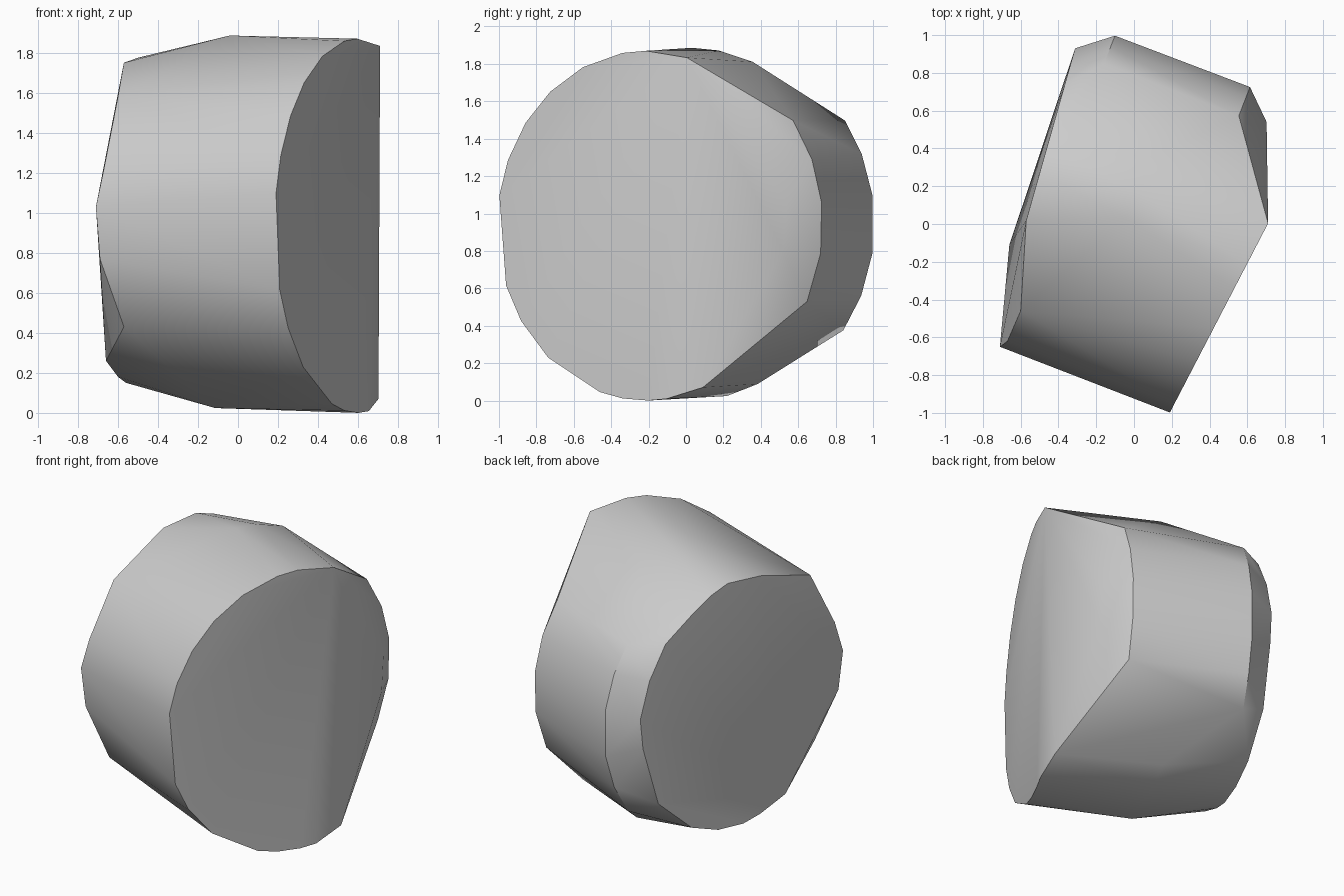
import bpy, bmesh, math
from mathutils import Vector

cube = bpy.data.objects.get("Cube")
if cube:
    bpy.data.objects.remove(cube)

# The drum lies on its side, turned about the vertical
AXIS = Vector((-0.932, 0.362, 0))
ACROSS = Vector((0.362, 0.932, 0))
UP = Vector((0, 0, 1))


def ring(along, angles, tilt=0, radius=0.943):
    """Points round the drum at a distance along its axis, on a tilted plane."""
    points = []
    for degrees in angles:
        c = math.cos(math.radians(degrees))
        s = math.sin(math.radians(degrees))
        points.append(AXIS * (along + tilt * c)
                      + ACROSS * (0.015 + 0.89 * c)
                      + UP * (radius + radius * s))
    return points


def plane_points(pairs, offset, slope):
    """Points given as (y, z) on an upright plane x = offset + slope * y."""
    return [Vector((offset + slope * y, y, z)) for y, z in pairs]


# Front rim, with the open part of the circle cut off flat
front_rim = ring(-0.634, [74, 90, 99, 115, 130, 144, 158, 170, 200, 213,
                          229, 252, 261, 271, 278], -0.097, 0.935)

# Left side: bevelled shoulder and the flat patch beside the front rim
left_shoulder = ring(-0.31, [36, 21.5, 7, -9.5, -26])
left_patch = plane_points([(0.09, 0.07), (0.44, 1.2), (0.54, 1.05), (0.52, 0.8)],
                          0.702, 0)

# Widest band and the shoulder towards the rear
crown = ring(0.05, [90, 80, 67, -65, -77, -103])
rear_shoulder = ring(0.455, [36, 23.5, 9.5, -9.5, -24, -37])

# Rear cap: upper plane, lower plane leaning out, and the part bent forwards
rear_cap_top = plane_points([(0.02, 1.75), (0.27, 1.775), (0.4, 1.73), (0.55, 1.64),
                             (0.74, 1.51), (0.86, 1.3), (0.93, 1.06)], -0.576, 0.284)
rear_cap_base = plane_points([(0.91, 0.86), (0.8, 0.46), (0.56, 0.23), (0.37, 0.16),
                              (0.19, 0.15), (0.07, 0.18), (-0.11, 0.26)],
                             -0.623, 0.335)
rear_bend = [Vector(p) for p in [(-0.6, -0.46, 1.58), (-0.67, -0.62, 1.22),
                                 (-0.71, -0.65, 1.03), (-0.69, -0.63, 0.77),
                                 (-0.57, -0.55, 0.43)]]

# Stretch a skin over all the sections
bm = bmesh.new()
for section in (front_rim, left_shoulder, left_patch, crown, rear_shoulder,
                rear_cap_top, rear_cap_base, rear_bend):
    for point in section:
        bm.verts.new(point)
hull = bmesh.ops.convex_hull(bm, input=bm.verts[:])
unused = {v for v in hull["geom_interior"] + hull["geom_unused"]
          if isinstance(v, bmesh.types.BMVert)}
bmesh.ops.delete(bm, geom=list(unused), context="VERTS")
bmesh.ops.recalc_face_normals(bm, faces=bm.faces[:])

mesh = bpy.data.meshes.new("drum_body")
bm.to_mesh(mesh)
bm.free()

# Plain grey finish
grey = bpy.data.materials.new("light_grey")
grey.use_nodes = True
grey.diffuse_color = (0.6, 0.6, 0.6, 1)
for node in grey.node_tree.nodes:
    if node.type == "BSDF_PRINCIPLED":
        node.inputs["Base Color"].default_value = grey.diffuse_color
mesh.materials.append(grey)

body = bpy.data.objects.new("drum_body", mesh)
bpy.context.collection.objects.link(body)
bpy.ops.object.select_all(action="DESELECT")
body.select_set(True)
bpy.context.view_layer.objects.active = body
bpy.ops.object.shade_smooth_by_angle(angle=math.radians(32))
